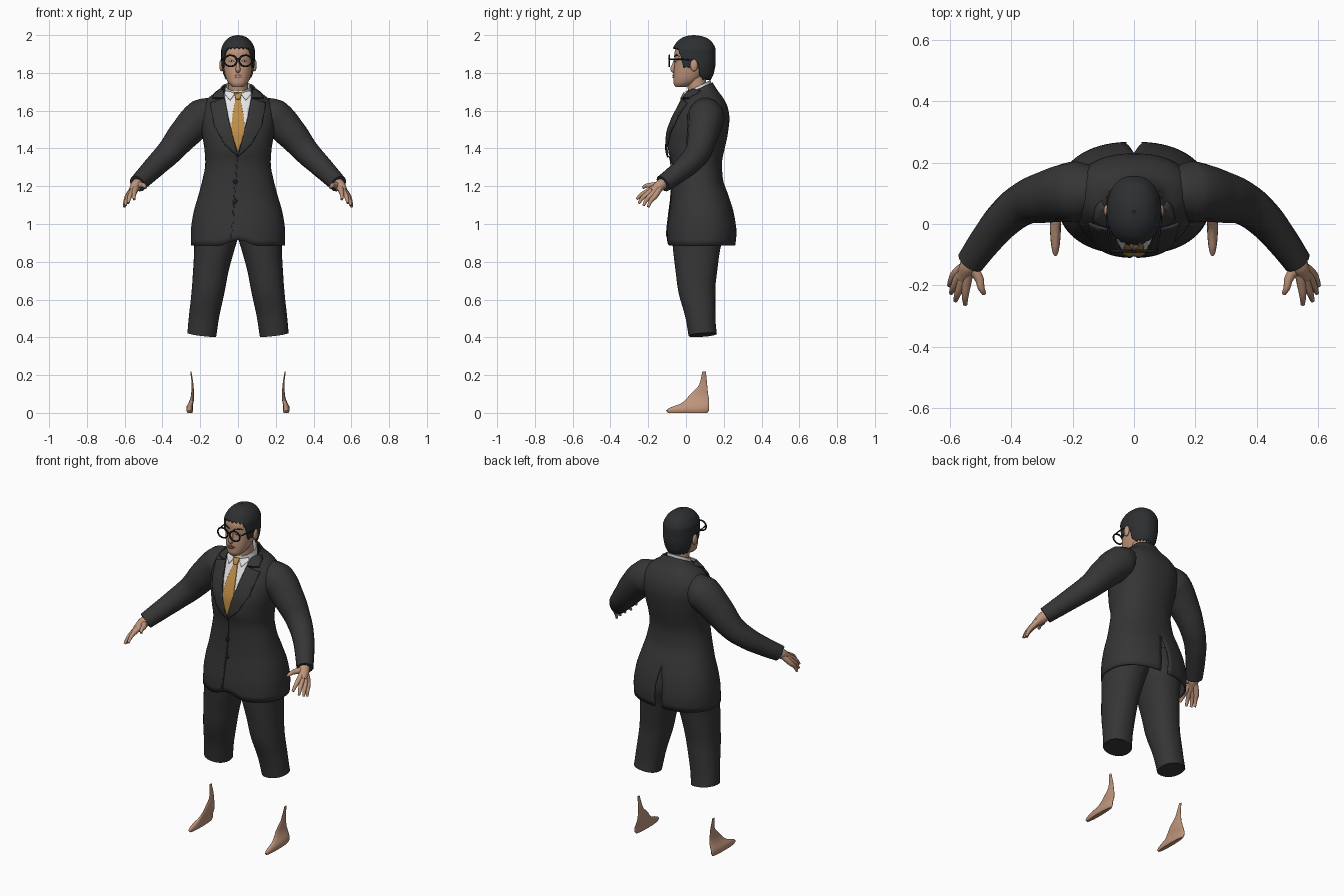
import bpy, bmesh, math
from mathutils import Vector

cube = bpy.data.objects.get("Cube")
if cube:
    bpy.data.objects.remove(cube, do_unlink=True)


def material(name, r, g, b):
    m = bpy.data.materials.new(name)
    m.use_nodes = True
    m.diffuse_color = (r, g, b, 1)
    m.node_tree.nodes["Principled BSDF"].inputs["Base Color"].default_value = (r, g, b, 1)
    return m


suit = material("charcoal cloth", .036, .036, .037)
black = material("black hair", .026, .028, .03)
frame = material("black frame", .012, .012, .013)
skin = material("skin", .52, .30, .20)
white = material("white shirt", .8, .8, .82)
gold = material("gold tie", .52, .27, .06)
lip = material("lips", .36, .16, .12)


def finish(name, mesh, mat, solid=0, offset=-1):
    ob = bpy.data.objects.new(name, mesh)
    bpy.context.collection.objects.link(ob)
    mesh.materials.clear()
    mesh.materials.append(mat)
    bpy.ops.object.select_all(action='DESELECT')
    ob.select_set(True)
    bpy.context.view_layer.objects.active = ob
    bpy.ops.object.shade_smooth_by_angle(angle=math.radians(45))
    if solid:
        mod = ob.modifiers.new("thickness", 'SOLIDIFY')
        mod.thickness, mod.offset = solid, offset
    return ob


def sample(rows, z):
    """Smooth monotone interpolation of cross-section rows (first item is the key)."""
    z = min(max(z, rows[0][0]), rows[-1][0])
    i = max(k for k in range(len(rows) - 1) if rows[k][0] <= z)
    h = rows[i + 1][0] - rows[i][0]
    t = (z - rows[i][0]) / h
    out = []
    for c in range(1, len(rows[0])):
        def slope(k):
            k = min(max(k, 0), len(rows) - 2)
            return (rows[k + 1][c] - rows[k][c]) / (rows[k + 1][0] - rows[k][0])

        def tangent(k):
            a, b = slope(k - 1), slope(k)
            return 2 * a * b / (a + b) if a * b > 0 else 0
        p, q = rows[i][c], rows[i + 1][c]
        out.append(p + (q - p) * t * t * (3 - 2 * t)
                   + h * t * (1 - t) * ((1 - t) * tangent(i) - t * tangent(i + 1)))
    return out


def power(v, e):
    return math.copysign(abs(v) ** e, v)


def loft(name, mat, rows, n, low, high, gap=lambda z: 0, caps=False, solid=0,
         cut=None, segs=72, steps=44, side=1):
    """Rows are height, half width, front y, back y, centre x; angle 0 is the back."""
    bm, grid = bmesh.new(), []
    for k in range(steps + 1):
        ring = []
        for i in range(segs + 1):
            a = math.tau * i / segs
            z = low(a) + (high - low(a)) * math.sin(k / steps * math.pi / 2)
            hw, yf, yb, *cx = sample(rows, z)
            a = gap(z) + (math.tau - 2 * gap(z)) * i / segs
            x = (cx[0] if cx else 0) + hw * power(math.sin(a), 2 / n)
            y = (yf + yb) / 2 + (yb - yf) / 2 * power(math.cos(a), 2 / n)
            ring.append(bm.verts.new((side * x, y, z)))
        grid.append(ring)
    for r, s in zip(grid, grid[1:]):
        for i in range(segs):
            bm.faces.new((r[i], r[i + 1], s[i + 1], s[i]))
    if caps:
        bm.faces.new(grid[0][:-1])
        bm.faces.new(grid[-1][:-1])
    bmesh.ops.remove_doubles(bm, verts=bm.verts[:], dist=1e-5)
    if cut:
        bmesh.ops.bisect_plane(bm, geom=bm.verts[:] + bm.edges[:] + bm.faces[:],
                               plane_co=cut[0], plane_no=cut[1], clear_outer=True)
    bmesh.ops.recalc_face_normals(bm, faces=bm.faces[:])
    mesh = bpy.data.meshes.new(name)
    bm.to_mesh(mesh)
    bm.free()
    return finish(name, mesh, mat, solid)


def plate(name, mat, rows, n, pts, off, thick):
    """A flat x-z outline wrapped on the front of a lofted body."""
    bm = bmesh.new()
    bm.faces.new([bm.verts.new((x, 0, z)) for x, z in pts])
    bmesh.ops.triangulate(bm, faces=bm.faces[:])
    for axis in (Vector((1, 0, 0)), Vector((0, 0, 1))):
        vals = [v.co.dot(axis) for v in bm.verts]
        for k in range(math.floor(min(vals) / .015), math.ceil(max(vals) / .015)):
            bmesh.ops.bisect_plane(bm, geom=bm.verts[:] + bm.edges[:] + bm.faces[:],
                                   plane_co=axis * k * .015, plane_no=axis)
    for v in bm.verts:
        hw, yf, yb = sample(rows, v.co.z)[:3]
        r = min(abs(v.co.x) / hw, 1)
        v.co.y = (yf + yb) / 2 - (yb - yf) / 2 * (1 - r ** n) ** (1 / n) - off
    bmesh.ops.recalc_face_normals(bm, faces=bm.faces[:])
    mesh = bpy.data.meshes.new(name)
    bm.to_mesh(mesh)
    bm.free()
    return finish(name, mesh, mat, thick, 0)


def tube(name, mat, pts, radii, side=1, cyclic=False):
    cu = bpy.data.curves.new(name, 'CURVE')
    cu.dimensions, cu.bevel_depth, cu.bevel_resolution = '3D', 1, 5
    cu.use_fill_caps, cu.resolution_u = True, 10
    sp = cu.splines.new('BEZIER')
    sp.bezier_points.add(len(pts) - 1)
    sp.use_cyclic_u = cyclic
    for b, (x, y, z), r in zip(sp.bezier_points, pts, radii):
        b.co, b.radius = (side * x, y, z), r
        b.handle_left_type = b.handle_right_type = 'AUTO'
    tmp = bpy.data.objects.new(name + " path", cu)
    bpy.context.collection.objects.link(tmp)
    dg = bpy.context.evaluated_depsgraph_get()
    mesh = bpy.data.meshes.new_from_object(tmp.evaluated_get(dg))
    bpy.data.objects.remove(tmp, do_unlink=True)
    return finish(name, mesh, mat)


def ball(name, mat, loc, size):
    bm = bmesh.new()
    bmesh.ops.create_uvsphere(bm, u_segments=20, v_segments=12, radius=1)
    for v in bm.verts:
        v.co = Vector(loc) + Vector(c * s for c, s in zip(v.co, size))
    mesh = bpy.data.meshes.new(name)
    bm.to_mesh(mesh)
    bm.free()
    return finish(name, mesh, mat)


# Jacket body with a rear vent and a slanted neck opening
BODY = [(.88, .25, -.10, .26), (.95, .25, -.10, .268), (1.05, .238, -.09, .255),
        (1.15, .21, -.078, .225), (1.24, .187, -.075, .195), (1.32, .173, -.078, .19),
        (1.4, .178, -.095, .205), (1.47, .19, -.092, .22), (1.56, .2, -.065, .23),
        (1.62, .19, -.035, .22), (1.67, .155, -.01, .195), (1.71, .1, .01, .165),
        (1.76, .07, .03, .135)]
loft("jacket_body", suit, BODY, 2.3,
     lambda a: .885 + .03 * math.exp(-((a - math.pi) / .22) ** 2), 1.76,
     gap=lambda z: .07 * min(max((1.13 - z) / .12, 0), 1), solid=.008,
     cut=((0, 0, 1.685), (0, -.06, .13)))

# Shirt front, tie, lapels and front edge
plate("shirt_front", white, BODY, 2.3, [(0, 1.37), (.05, 1.56), (.075, 1.695), (.0, 1.685),
      (-.075, 1.695), (-.05, 1.56)], .004, .004)
plate("tie_blade", gold, BODY, 2.3, [(0, 1.375), (.037, 1.49), (.03, 1.57), (.012, 1.668),
      (-.012, 1.668), (-.03, 1.57), (-.037, 1.49)], .009, .005)
plate("tie_knot", gold, BODY, 2.3, [(.012, 1.66), (.021, 1.695), (-.021, 1.695), (-.012, 1.66)], .013, .009)
plate("front_edge", suit, BODY, 2.3, [(-.037, .93), (-.03, .93), (-.002, 1.36), (-.009, 1.36)], .003, .005)
for s, side in ((1, "left"), (-1, "right")):
    plate(side + "_lapel", suit, BODY, 2.3, [(s * x, z) for x, z in (
        (0, 1.355), (.048, 1.55), (.07, 1.665), (.147, 1.64), (.125, 1.52), (.07, 1.42))], .011, .009)
    plate(side + "_jacket_collar", suit, BODY, 2.3, [(s * x, z) for x, z in (
        (.071, 1.665), (.076, 1.705), (.092, 1.715), (.125, 1.69), (.135, 1.665))], .012, .009)
    plate(side + "_collar_wing", white, BODY, 2.3, [(s * x, z) for x, z in (
        (.014, 1.69), (.042, 1.655), (.072, 1.69), (.066, 1.705), (.04, 1.7))], .011, .005)
for z in (1.225, 1.12):
    ball("button", frame, (-.015, -.079, z), (.012, .006, .012))

# Shirt collar and neck
loft("shirt_collar", white, [(1.64, .073, -.0, .138), (1.77, .064, .008, .13)], 2,
     lambda a: 1.65, 1.77, solid=.005, cut=((0, .07, 1.733), (0, -.45, 1)))
tube("neck", skin, [(0, .075, 1.64), (0, .06, 1.72), (0, .05, 1.8)], [.055, .052, .052])

# Head, hair and face
HEAD = [(1.725, .028, -.055, .0), (1.745, .05, -.066, .05), (1.78, .066, -.066, .09),
        (1.82, .075, -.063, .115), (1.86, .08, -.06, .132), (1.9, .082, -.061, .14),
        (1.95, .07, -.045, .13), (1.985, .035, -.005, .09)]
HAIR = [(1.76, .07, -.06, .13), (1.8, .082, -.068, .148), (1.86, .089, -.072, .157),
        (1.92, .089, -.071, .157), (1.96, .074, -.052, .14), (1.985, .05, -.022, .11),
        (1.996, .026, .008, .075), (2.0, .004, .036, .044)]
LINE = [(-.08, 1.935), (-.05, 1.93), (-.03, 1.9), (-.008, 1.83), (.02, 1.83), (.035, 1.87),
        (.06, 1.855), (.07, 1.8), (.1, 1.768), (.16, 1.765)]
loft("head", skin, HEAD, 2.2, lambda a: 1.725, 1.985, caps=True)
loft("hair", black, HAIR, 2.2,
     lambda a: sample(LINE, .042 + .115 * math.cos(a))[0] + .005 * math.sin(24 * a),
     2.0, solid=.01, segs=96, caps=False)
tube("nose", skin, [(0, -.055, 1.88), (0, -.064, 1.845), (0, -.07, 1.818), (0, -.058, 1.806)],
     [.006, .009, .013, .01])
plate("upper_lip", lip, HEAD, 2.2, [(-.026, 1.783), (-.006, 1.791), (.006, 1.791), (.026, 1.783)], .002, .005)
plate("lower_lip", lip, HEAD, 2.2, [(-.024, 1.781), (.024, 1.781), (.01, 1.772), (-.01, 1.772)], .003, .006)

for s, side in ((1, "left"), (-1, "right")):
    ball(side + "_ear", skin, (s * .088, .042, 1.84), (.011, .02, .032))
    plate(side + "_eye", white, HEAD, 2.2, [(s * x, z) for x, z in (
        (.018, 1.862), (.033, 1.869), (.05, 1.863), (.033, 1.857))], .002, .003)
    plate(side + "_iris", frame, HEAD, 2.2, [(s * x, z) for x, z in (
        (.028, 1.863), (.033, 1.869), (.039, 1.863), (.033, 1.857))], .004, .003)
    plate(side + "_brow", black, HEAD, 2.2, [(s * x, z) for x, z in (
        (.014, 1.884), (.016, 1.891), (.045, 1.898), (.06, 1.888), (.044, 1.891))], .002, .004)
    # Glasses
    ring = [math.tau * k / 12 for k in range(12)]
    tube(side + "_glasses_rim", frame, [(.04 + .033 * math.cos(a), -.088, 1.864 + .029 * math.sin(a))
         for a in ring], [.0045] * 12, s, True)
    tube(side + "_glasses_arm", frame, [(.073, -.088, 1.872), (.084, -.02, 1.872), (.089, .05, 1.865)],
         [.0035] * 3, s)

    # Sleeve
    tube(side + "_sleeve", suit, [(.1, .1, 1.6), (.19, .105, 1.565), (.28, .09, 1.48), (.36, .065, 1.385),
         (.42, .02, 1.325), (.48, -.05, 1.265), (.532, -.122, 1.213)],
         [.075, .1, .086, .07, .062, .054, .047], s)
    # Hand
    tube(side + "_palm", skin, [(.51, -.095, 1.235), (.54, -.14, 1.202), (.56, -.178, 1.172)],
         [.03, .03, .02], s)
    for finger, knuckle, tip in (
            ("index", (.546, -.197, 1.176), (.55, -.262, 1.13)),
            ("middle", (.562, -.194, 1.166), (.582, -.25, 1.11)),
            ("ring", (.575, -.18, 1.156), (.596, -.225, 1.098)),
            ("little", (.583, -.164, 1.148), (.602, -.2, 1.09)),
            ("thumb", (.505, -.178, 1.205), (.488, -.228, 1.192))):
        tube(side + "_" + finger + "_finger", skin, [(.537, -.132, 1.207), knuckle,
             Vector(knuckle).lerp(Vector(tip), .55) + Vector((.002, -.003, .005)), tip],
             [.02, .015, .011, .007], s)

    # Trouser leg, cut on a slant at the hem
    loft(side + "_trouser_leg", suit, [
        (.4, .077, .015, .165, .193), (.5, .08, -.002, .156, .181), (.65, .088, -.042, .155, .157),
        (.75, .094, -.055, .165, .144), (.86, .106, -.068, .18, .126), (.95, .117, -.075, .2, .112),
        (1.1, .085, -.055, .18, .085)], 2.2,
        lambda a: .413 + .01 * math.sin(a) + .006 * math.cos(a), 1.1, caps=True, side=s, segs=48)
    # Narrow foot
    loft(side + "_foot", skin, [
        (0, .013, -.095, .112, .255), (.012, .018, -.105, .121, .256), (.03, .017, -.08, .123, .256),
        (.045, .014, -.035, .123, .252), (.07, .011, -.002, .122, .244), (.1, .008, .024, .117, .24),
        (.15, .005, .07, .112, .241), (.22, .003, .087, .105, .25)], 2.2,
        lambda a: 0, .22, caps=True, side=s, segs=40, steps=30)
tube("glasses_bridge", frame, [(-.009, -.088, 1.87), (0, -.09, 1.875), (.009, -.088, 1.87)], [.0045] * 3)
